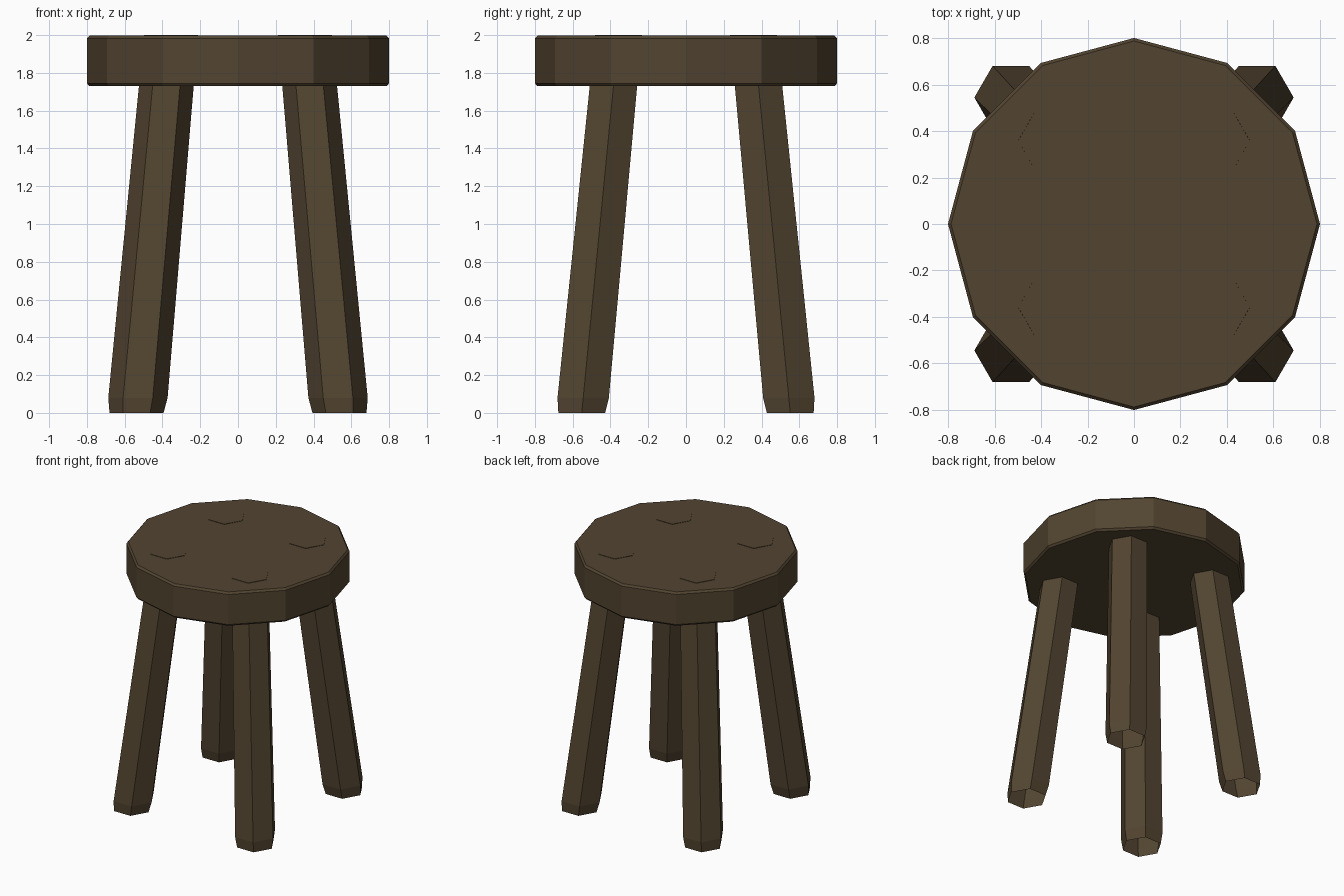
import bpy, math

if "Cube" in bpy.data.objects:
    bpy.data.objects.remove(bpy.data.objects["Cube"])

wood = bpy.data.materials.new("dark_wood")
wood.diffuse_color = (0.085, 0.058, 0.030, 1)
wood.use_nodes = True
wood.node_tree.nodes["Principled BSDF"].inputs["Base Color"].default_value = wood.diffuse_color


def loft(name, sides, rings, caps):
    """Join horizontal polygon rings (x, y, z, radius), listed bottom to top."""
    verts, faces = [], []
    for cx, cy, z, r in rings:
        for i in range(sides):
            a = 2 * math.pi * i / sides
            verts.append((cx + r * math.cos(a), cy + r * math.sin(a), z))
    for k in range(len(rings) - 1):
        for i in range(sides):
            j = (i + 1) % sides
            a, b = k * sides, (k + 1) * sides
            faces.append((a + i, a + j, b + j, b + i))
    if "bottom" in caps:
        faces.append(tuple(reversed(range(sides))))
    if "top" in caps:
        n = (len(rings) - 1) * sides
        faces.append(tuple(range(n, n + sides)))
    mesh = bpy.data.meshes.new(name)
    mesh.from_pydata(verts, [], faces)
    mesh.materials.append(wood)
    obj = bpy.data.objects.new(name, mesh)
    bpy.context.collection.objects.link(obj)
    return obj


# twelve-sided seat with a narrow chamfer on both rims
loft("seat", 12, [(0, 0, 1.73, 0.787), (0, 0, 1.745, 0.80),
                  (0, 0, 1.982, 0.80), (0, 0, 1.997, 0.787)], ("bottom", "top"))

# splayed, slightly tapered hexagonal legs with chamfered, hollow feet;
# their tops show just above the seat
for sx, side in ((-1, "left"), (1, "right")):
    for sy, end in ((-1, "front"), (1, "back")):
        rings = [(sx * (0.537 - 0.091 * z), sy * (0.552 - 0.097 * z), z, r)
                 for z, r in ((0, 0.143), (0.08, 0.157), (2.0, 0.143))]
        loft(f"{end}_{side}_leg", 6, rings, ("top",))
